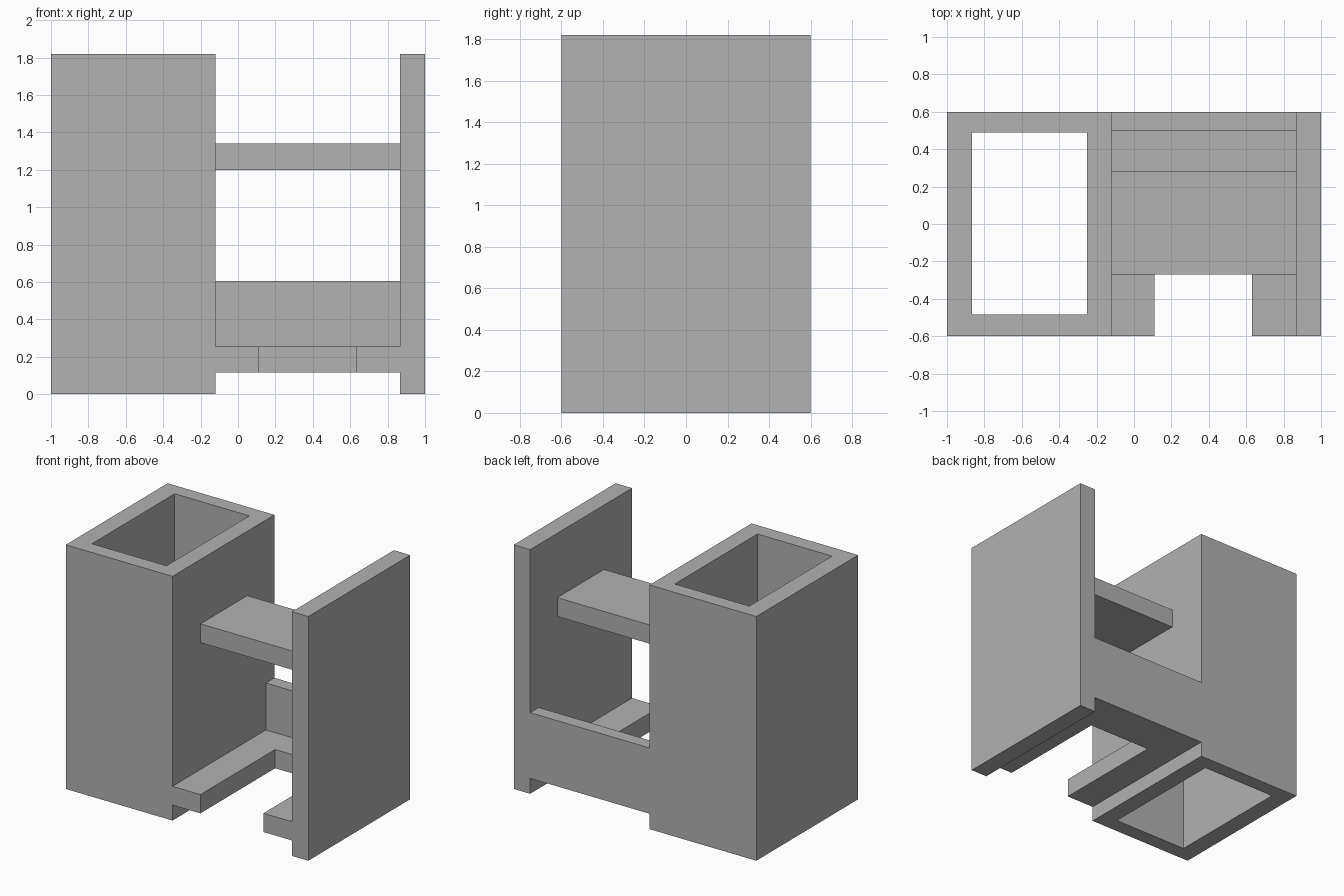
import bpy
import bmesh

if "Cube" in bpy.data.objects:
    bpy.data.objects.remove(bpy.data.objects["Cube"], do_unlink=True)

# Single matte grey for every part
grey = bpy.data.materials.new("plain_grey")
grey.use_nodes = True
colour = (0.445, 0.445, 0.445, 1)
grey.diffuse_color = colour
grey.node_tree.nodes["Principled BSDF"].inputs["Base Color"].default_value = colour

HEIGHT, FRONT, BACK = 1.82, -0.6, 0.6
TOWER_X, PANEL_X = -0.12, 0.865      # inner faces of the two uprights
SHELF_FRONT, SHELF_BACK = -0.27, 0.28


def rect(x0, x1, y0, y1):
    return [(x0, y0), (x1, y0), (x1, y1), (x0, y1)]


def prism(name, outlines, z0, z1):
    """Extrude flat outlines upward; a second outline becomes a through hole."""
    bm = bmesh.new()
    loops = [[bm.verts.new((x, y, z0)) for x, y in pts] for pts in outlines]
    if len(loops) == 1:
        bm.faces.new(loops[0])
    else:
        outer, inner = loops
        n = len(outer)
        for i in range(n):
            j = (i + 1) % n
            bm.faces.new((outer[i], outer[j], inner[j], inner[i]))
    top = bmesh.ops.extrude_face_region(bm, geom=bm.faces[:], use_keep_orig=True)
    verts = [g for g in top["geom"] if isinstance(g, bmesh.types.BMVert)]
    bmesh.ops.translate(bm, verts=verts, vec=(0, 0, z1 - z0))
    bmesh.ops.recalc_face_normals(bm, faces=bm.faces[:])
    mesh = bpy.data.meshes.new(name)
    bm.to_mesh(mesh)
    bm.free()
    mesh.materials.append(grey)
    obj = bpy.data.objects.new(name, mesh)
    bpy.context.collection.objects.link(obj)
    return obj


# Hollow tower, open at both ends
prism("hollow_tower",
      [rect(-1, TOWER_X, FRONT, BACK), rect(-0.865, -0.25, -0.485, 0.49)], 0, HEIGHT)

# Upright panel on the opposite side
prism("side_panel", [rect(PANEL_X, 1, FRONT, BACK)], 0, HEIGHT)

# Upper shelf bridging the uprights
prism("upper_shelf", [rect(TOWER_X, PANEL_X, SHELF_FRONT, SHELF_BACK)], 1.2, 1.34)

# Lower shelf with a deep notch in its front edge
notch_left, notch_right = 0.11, 0.63
prism("notched_lower_shelf", [[
    (TOWER_X, FRONT), (notch_left, FRONT), (notch_left, SHELF_BACK),
    (notch_right, SHELF_BACK), (notch_right, FRONT), (PANEL_X, FRONT),
    (PANEL_X, BACK), (TOWER_X, BACK)]], 0.115, 0.255)

# Low back board standing on the lower shelf
prism("back_board", [rect(TOWER_X, PANEL_X, 0.5, BACK)], 0.255, 0.605)
